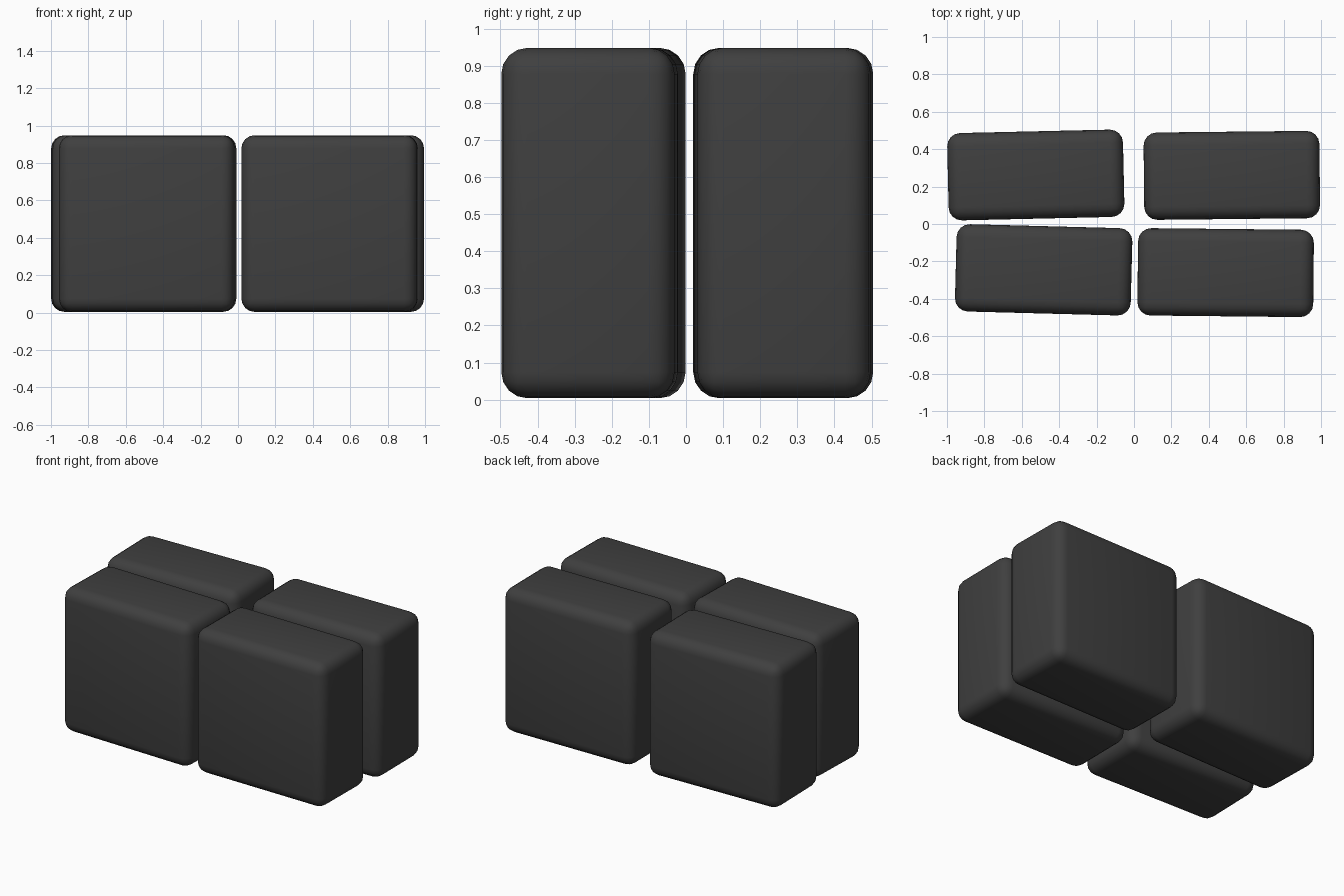
import bpy
import math

cube = bpy.data.objects.get("Cube")
if cube:
    bpy.data.objects.remove(cube, do_unlink=True)

charcoal = bpy.data.materials.new("charcoal")
charcoal.use_nodes = True
colour = (0.05, 0.05, 0.05, 1)
charcoal.diffuse_color = colour
charcoal.node_tree.nodes["Principled BSDF"].inputs["Base Color"].default_value = colour

WIDTH, DEPTH, BOTTOM, TOP = 0.94, 0.467, 0.004, 0.948


def block(name, x, y, turn):
    """Rounded upright block, turned slightly about z."""
    bpy.ops.mesh.primitive_cube_add(size=1, location=(x, y, (BOTTOM + TOP) / 2))
    ob = bpy.context.object
    ob.name = name
    ob.scale = (WIDTH, DEPTH, TOP - BOTTOM)
    bpy.ops.object.transform_apply(location=False, rotation=False, scale=True)
    ob.rotation_euler.z = math.radians(turn)
    ob.data.materials.append(charcoal)
    # Soft rounded edges
    bevel = ob.modifiers.new("rounded_edges", "BEVEL")
    bevel.width = 0.07
    bevel.segments = 4
    bpy.ops.object.modifier_apply(modifier=bevel.name)
    bpy.ops.object.shade_smooth_by_angle(angle=math.radians(40))


# Four blocks in a loose two by two arrangement
block("front_right_block", -0.483, -0.245, -1.5)
block("front_left_block", 0.49, -0.26, -0.6)
block("back_right_block", -0.525, 0.262, 1.3)
block("back_left_block", 0.523, 0.26, 0.6)
